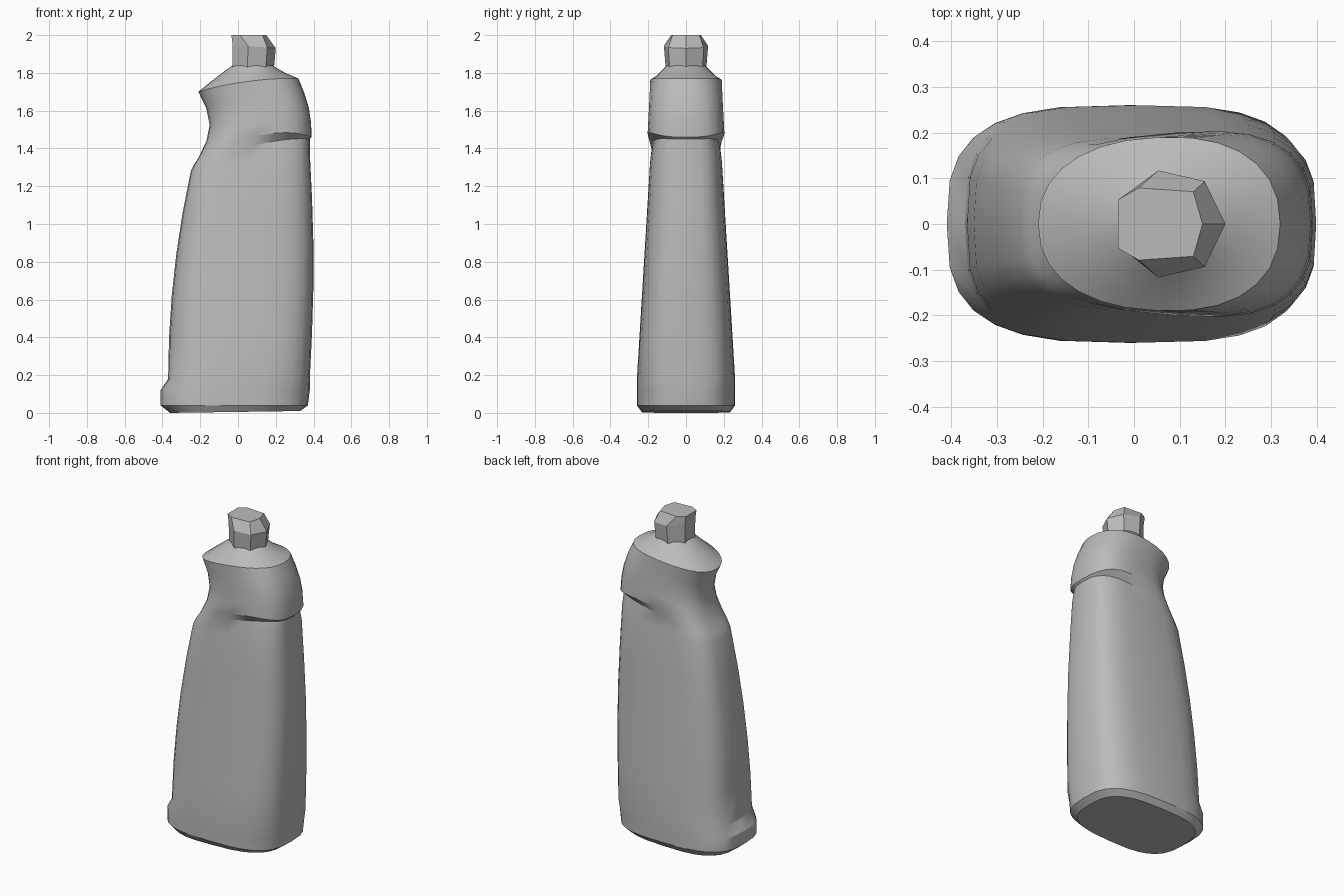
import bpy
import bmesh
import math

if "Cube" in bpy.data.objects:
    bpy.data.objects.remove(bpy.data.objects["Cube"])

grey = bpy.data.materials.new("plain grey")
grey.use_nodes = True
shade = (0.5, 0.5, 0.5, 1)
grey.diffuse_color = shade
grey.node_tree.nodes["Principled BSDF"].inputs["Base Color"].default_value = shade


def signed_power(value, exponent):
    return math.copysign(abs(value) ** exponent, value)


def blend(pair, amount):
    return pair[0] + (pair[1] - pair[0]) * amount


def section(height, width, depth, squareness, arch=0, sides=28):
    """Rounded outline; height, width and half depth are (left end, right end) pairs."""
    points = []
    for i in range(sides):
        angle = math.tau * i / sides
        along = signed_power(math.cos(angle), 2 / squareness)
        across = signed_power(math.sin(angle), 2 / squareness)
        amount = (along + 1) / 2
        points.append((blend(width, amount),
                       blend(depth, amount) * across,
                       blend(height, amount) + arch * math.sin(angle) ** 2))
    return points


def loft(name, sections):
    """Skin a stack of outlines and close both ends."""
    bm = bmesh.new()
    loops = [[bm.verts.new(point) for point in outline] for outline in sections]
    for lower, upper in zip(loops, loops[1:]):
        for i in range(len(lower)):
            bm.faces.new((lower[i - 1], lower[i], upper[i], upper[i - 1]))
    bm.faces.new(reversed(loops[0]))
    bm.faces.new(loops[-1])
    bmesh.ops.recalc_face_normals(bm, faces=bm.faces)
    mesh = bpy.data.meshes.new(name)
    bm.to_mesh(mesh)
    bm.free()
    mesh.materials.append(grey)
    part = bpy.data.objects.new(name, mesh)
    bpy.context.collection.objects.link(part)
    return part


# Foot, swollen at its left end
outlines = [
    section(height=(0, 0.01), width=(-0.36, 0.33), depth=(0.24, 0.23), squareness=3),
    section(height=(0.04, 0.04), width=(-0.41, 0.37), depth=(0.26, 0.26), squareness=3),
    section(height=(0.12, 0.12), width=(-0.41, 0.38), depth=(0.26, 0.26), squareness=3),
]

# Tall body, thinning upwards while its left side leans in
body_steps = 5
for step in range(body_steps + 1):
    t = step / body_steps
    left = -0.37 + 0.12 * t * t
    right = 0.38 + 0.02 * math.sin(math.pi * t)
    thickness = 0.26 - 0.07 * t
    outlines.append(section(height=(0.18 + 1.1 * t, 0.18 + 1.2 * t),
                            width=(left, right),
                            depth=(thickness, thickness),
                            squareness=3.3))

# Slanted crease tucked under the shoulder
outlines.append(section(height=(1.32, 1.45), width=(-0.23, 0.38),
                        depth=(0.19, 0.17), squareness=3, arch=0.03))

# Overhanging shoulder, pinched at the left for the grip
shoulder_steps = 4
for step in range(shoulder_steps + 1):
    t = step / shoulder_steps
    swell = math.sin(math.pi * t)
    outlines.append(section(height=(1.35 + 0.35 * t, 1.46 + 0.31 * t),
                            width=(-0.21 + 0.06 * swell, 0.39 - 0.07 * t + 0.02 * swell),
                            depth=(0.18, 0.22 - 0.02 * t),
                            squareness=2.8 - 0.5 * t,
                            arch=0.06 - 0.04 * t))

# Slope up to the neck
outlines += [
    section(height=(1.78, 1.8), width=(-0.11, 0.25), depth=(0.15, 0.15), squareness=2),
    section(height=(1.84, 1.84), width=(-0.03, 0.18), depth=(0.1, 0.1), squareness=2),
]
bottle = loft("bottle_body", outlines)
bottle.select_set(True)
bpy.context.view_layer.objects.active = bottle
bpy.ops.object.shade_smooth_by_angle(angle=math.radians(28))

# Faceted cap with a spout edge on the right and a smaller flat top
loft("cap", [
    section(height=(1.82, 1.82), width=(-0.04, 0.19), depth=(0.11, 0.11), squareness=2, sides=7),
    section(height=(1.95, 1.93), width=(-0.04, 0.2), depth=(0.12, 0.12), squareness=2, sides=7),
    section(height=(2, 2), width=(-0.04, 0.15), depth=(0.08, 0.08), squareness=4, sides=7),
])
